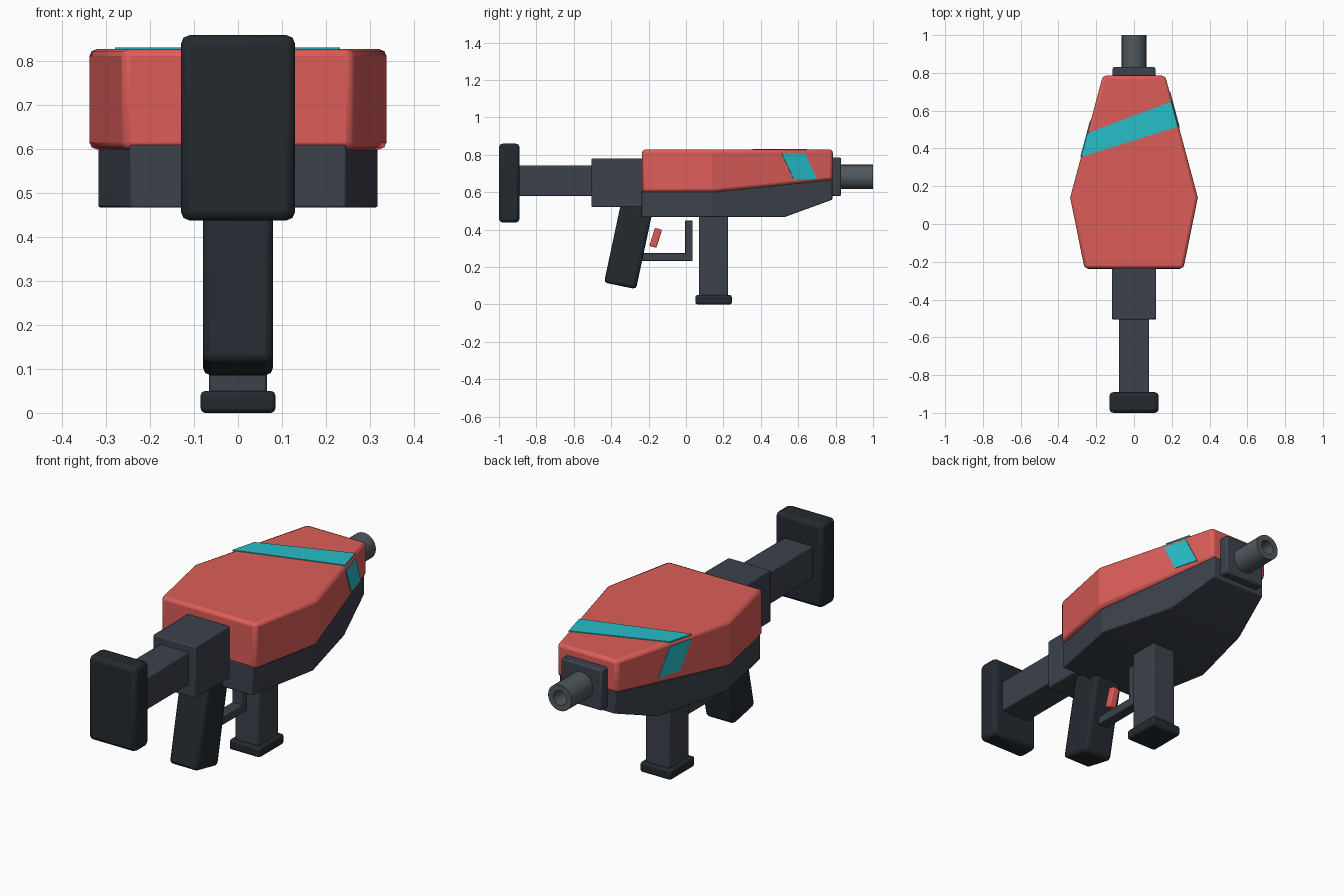
import bpy, bmesh, math
from mathutils import Vector

if "Cube" in bpy.data.objects:
    bpy.data.objects.remove(bpy.data.objects["Cube"])


def material(name, rgb):
    m = bpy.data.materials.new(name)
    m.diffuse_color = (*rgb, 1)
    m.use_nodes = True
    m.node_tree.nodes["Principled BSDF"].inputs["Base Color"].default_value = m.diffuse_color
    return m


RED = material("red", (0.72, 0.11, 0.10))
TEAL = material("teal", (0.02, 0.51, 0.58))
SLATE = material("slate", (0.045, 0.054, 0.072))
BLACK = material("black", (0.017, 0.023, 0.030))
STEEL = material("steel", (0.08, 0.10, 0.115))


def finish(name, bm, mat, bevel=0.0, segments=2):
    bmesh.ops.recalc_face_normals(bm, faces=bm.faces[:])
    me = bpy.data.meshes.new(name)
    bm.to_mesh(me)
    bm.free()
    me.materials.append(mat)
    ob = bpy.data.objects.new(name, me)
    bpy.context.collection.objects.link(ob)
    if bevel:
        mod = ob.modifiers.new("bevel", 'BEVEL')
        mod.width, mod.segments = bevel, segments
        mod.limit_method, mod.angle_limit = 'ANGLE', math.radians(30)
    bpy.context.view_layer.objects.active = ob
    ob.select_set(True)
    bpy.ops.object.shade_smooth_by_angle(angle=math.radians(25))
    ob.select_set(False)
    return ob


def loft(name, rings, mat, bevel=0.0):
    """Skin a list of equal-length point rings and cap both ends."""
    bm = bmesh.new()
    vs = [[bm.verts.new(p) for p in r] for r in rings]
    n = len(vs[0])
    for a, b in zip(vs, vs[1:]):
        for i in range(n):
            bm.faces.new((a[i], a[(i + 1) % n], b[(i + 1) % n], b[i]))
    bm.faces.new(vs[0])
    bm.faces.new(vs[-1])
    return finish(name, bm, mat, bevel)


def hull(name, stations, mat, bevel):
    """Body from stations (y, half width, bottom z, top z)."""
    return loft(name, [[(-w, y, b), (w, y, b), (w, y, t), (-w, y, t)]
                       for y, w, b, t in stations], mat, bevel)


def box(name, w, y0, y1, z0, z1, mat, bevel=0.006):
    return hull(name, [(y0, w, z0, z1), (y1, w, z0, z1)], mat, bevel)


def prism(name, pts, offset, mat, bevel=0.0):
    """Flat polygon swept along an offset vector."""
    return loft(name, [pts, [Vector(p) + Vector(offset) for p in pts]], mat, bevel)


# Upper shell and lower receiver
hull("upper_shell", [(-0.235, 0.262, 0.60, 0.828), (0.14, 0.338, 0.60, 0.828),
                     (0.785, 0.165, 0.665, 0.828)], RED, 0.016)
hull("lower_receiver", [(-0.238, 0.245, 0.468, 0.61), (0.14, 0.318, 0.468, 0.61),
                        (0.53, 0.218, 0.468, 0.645), (0.782, 0.152, 0.56, 0.675)],
     SLATE, 0.004)

# Stock
box("rear_block", 0.117, -0.505, -0.22, 0.52, 0.78, SLATE)
box("stock_tube", 0.08, -0.90, -0.49, 0.58, 0.742, SLATE)
box("butt_pad", 0.13, -1.0, -0.89, 0.438, 0.86, BLACK, 0.02)

# Slanted grip and trigger
prism("grip", [(-0.08, -0.438, 0.117), (-0.08, -0.267, 0.082),
               (-0.08, -0.176, 0.51), (-0.08, -0.347, 0.545)], (0.16, 0, 0), BLACK, 0.018)
prism("trigger", [(-0.02, -0.196, 0.313), (-0.02, -0.158, 0.303),
                  (-0.02, -0.128, 0.399), (-0.02, -0.166, 0.41)], (0.04, 0, 0), RED, 0.006)

# Trigger guard
box("guard_bar", 0.028, -0.24, 0.035, 0.232, 0.274, SLATE, 0.004)
box("guard_post", 0.028, -0.006, 0.036, 0.232, 0.448, SLATE, 0.004)

# Magazine
box("magazine", 0.066, 0.07, 0.225, 0.03, 0.48, SLATE)
box("magazine_base", 0.085, 0.05, 0.245, 0.0, 0.05, BLACK, 0.01)

# Muzzle plate and hollow barrel
box("muzzle_plate", 0.113, 0.77, 0.83, 0.58, 0.785, SLATE, 0.008)
N = 28
rings = [[(r * math.cos(2 * math.pi * i / N), y, 0.682 + r * math.sin(2 * math.pi * i / N))
          for i in range(N)]
         for r, y in ((0.065, 0.80), (0.065, 1.0), (0.036, 1.0), (0.036, 0.88))]
loft("barrel", rings, STEEL)

# Teal stripe over the top and down both sides
prism("top_stripe", [(-0.28, 0.355, 0.825), (0.232, 0.515, 0.825),
                     (0.197, 0.648, 0.825), (-0.247, 0.481, 0.825)], (0, 0, 0.007), TEAL)
for side, label, y0 in ((1, "right", 0.51), (-1, "left", 0.357)):
    pts = [(side * (0.337 - 0.268 * (y - 0.14)), y, z) for y, z in
           ((y0, 0.808), (y0 + 0.125, 0.808), (y0 + 0.19, 0.67), (y0 + 0.065, 0.67))]
    prism(label + "_stripe", pts, (side * 0.005, 0.0013, 0), TEAL)
